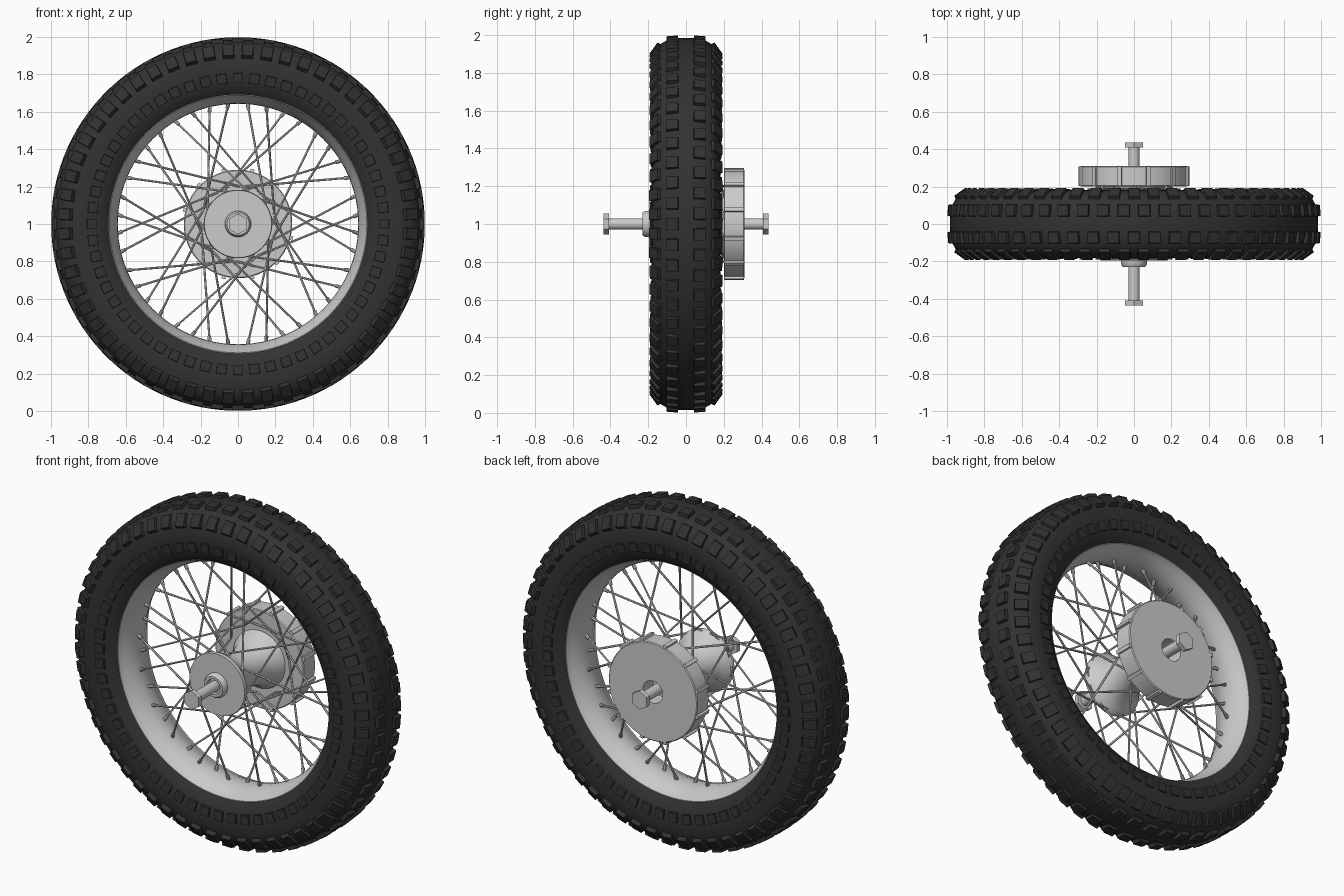
import bpy, bmesh, math
from mathutils import Vector

if "Cube" in bpy.data.objects:
    bpy.data.objects.remove(bpy.data.objects["Cube"])

def material(name, rgb):
    m = bpy.data.materials.new(name)
    m.diffuse_color = (*rgb, 1)
    m.use_nodes = True
    m.node_tree.nodes["Principled BSDF"].inputs["Base Color"].default_value = m.diffuse_color
    return m

RUBBER = material("black_rubber", (0.032, 0.032, 0.032))
METAL = material("light_grey_metal", (0.60, 0.60, 0.60))

def point(y, r, a):
    """Wheel coordinates (axle position, radius, angle from top) to world."""
    return Vector((r * math.sin(a), y, 1 + r * math.cos(a)))

def finish(bm, name, mat, angle=35):
    bmesh.ops.remove_doubles(bm, verts=bm.verts, dist=1e-5)
    bmesh.ops.recalc_face_normals(bm, faces=bm.faces)
    me = bpy.data.meshes.new(name)
    bm.to_mesh(me)
    bm.free()
    me.materials.append(mat)
    ob = bpy.data.objects.new(name, me)
    bpy.context.collection.objects.link(ob)
    bpy.ops.object.select_all(action='DESELECT')
    ob.select_set(True)
    bpy.context.view_layer.objects.active = ob
    if angle:
        bpy.ops.object.shade_smooth_by_angle(angle=math.radians(angle))
    return ob

def lathe(name, profile, mat, n=96, closed=False, angle=35):
    """Revolve (y, r) points around the axle."""
    bm = bmesh.new()
    rings = [[bm.verts.new(point(y, r, 2 * math.pi * i / n)) for i in range(n)]
             if r > 0 else [bm.verts.new(point(y, 0, 0))] * n for y, r in profile]
    pairs = list(zip(rings, rings[1:]))
    if closed:
        pairs.append((rings[-1], rings[0]))
    for p, q in pairs:
        for i in range(n):
            j = (i + 1) % n
            vs = list(dict.fromkeys((p[i], p[j], q[j], q[i])))
            bm.faces.new(vs)
    return finish(bm, name, mat, angle)

def block(bm, centre, u, v, w, hu, hv, h, taper=0.9):
    """Tapered block standing on centre along w."""
    lo, hi = [], []
    for a, b in ((-1, -1), (1, -1), (1, 1), (-1, 1)):
        lo.append(bm.verts.new(centre + u * a * hu + v * b * hv - w * 0.015))
        hi.append(bm.verts.new(centre + u * a * hu * taper + v * b * hv * taper + w * h))
    bm.faces.new(lo[::-1])
    bm.faces.new(hi)
    for i in range(4):
        j = (i + 1) % 4
        bm.faces.new((lo[i], lo[j], hi[j], hi[i]))

def rod(bm, a, b, r, n=6):
    """Straight round rod between two points."""
    d = (b - a).normalized()
    u = d.orthogonal().normalized()
    v = d.cross(u)
    ends = [[bm.verts.new(p + (u * math.cos(t) + v * math.sin(t)) * r)
             for t in (2 * math.pi * i / n for i in range(n))] for p in (a, b)]
    bm.faces.new(ends[0][::-1])
    bm.faces.new(ends[1])
    for i in range(n):
        j = (i + 1) % n
        bm.faces.new((ends[0][i], ends[0][j], ends[1][j], ends[1][i]))

# Tyre carcass
half = [(0.0, 0.985), (0.05, 0.983), (0.10, 0.973), (0.14, 0.95), (0.167, 0.915),
        (0.18, 0.87), (0.182, 0.82), (0.176, 0.765), (0.16, 0.72), (0.135, 0.69), (0.12, 0.69)]
lathe("tyre", [(-y, r) for y, r in half[:0:-1]] + half, RUBBER, 112, closed=True, angle=50)

# Tread blocks: (y, radius, tilt of normal away from radial, half length, half width, height, stagger)
bm = bmesh.new()
COUNT = 56
rows = [(0.072, 0.981, 0.08, 0.034, 0.033, 0.015, 0.0),
        (0.162, 0.925, 0.95, 0.032, 0.040, 0.012, 0.5),
        (0.178, 0.780, 1.65, 0.029, 0.029, 0.010, 0.0)]
for y, r, tilt, hl, hw, h, off in rows:
    for side in (-1, 1):
        for i in range(COUNT):
            a = 2 * math.pi * (i + off + (0.5 if side > 0 else 0)) / COUNT
            out = point(0, 1, a) - Vector((0, 0, 1))
            axial = Vector((0, side, 0))
            normal = out * math.cos(tilt) + axial * math.sin(tilt)
            along = out.cross(axial)
            block(bm, point(side * y, r, a), along, normal.cross(along), normal, hl, hw, h)
finish(bm, "tread_blocks", RUBBER, 0)

# Rim, bulging inward at its middle
rim = [(0.137, 0.70), (0.137, 0.689), (0.125, 0.686), (0.10, 0.672), (0.06, 0.654), (0.03, 0.646), (0.0, 0.643)]
lathe("rim", rim + [(-y, r) for y, r in rim[-2::-1]], METAL, closed=True, angle=45)

# Hub: front flange and waisted barrel
lathe("hub", [(-0.195, 0.0), (-0.195, 0.18), (-0.18, 0.183), (-0.172, 0.18), (-0.15, 0.155),
              (-0.11, 0.125), (-0.05, 0.105), (0.02, 0.10), (0.09, 0.112), (0.15, 0.135),
              (0.19, 0.165), (0.205, 0.17)], METAL, 64, angle=40)

# Collar around the axle on the front flange
lathe("hub_collar", [(-0.19, 0.07), (-0.215, 0.07), (-0.23, 0.06), (-0.23, 0.045),
                     (-0.21, 0.042), (-0.21, 0.0)], METAL, 32)

# Brake drum with a hole at the back
lathe("brake_drum", [(0.20, 0.0), (0.20, 0.285), (0.205, 0.29), (0.305, 0.29), (0.31, 0.285),
                     (0.31, 0.065), (0.215, 0.065), (0.215, 0.0)], METAL, 72)

# Ribs around the drum
bm = bmesh.new()
for i in range(12):
    a = math.radians(15 + 30 * i)
    out = point(0, 1, a) - Vector((0, 0, 1))
    axial = Vector((0, 1, 0))
    block(bm, point(0.255, 0.29, a), out.cross(axial), axial, out, 0.011, 0.054, 0.013, 0.97)
finish(bm, "drum_ribs", METAL, 0)

# Axle with hexagonal heads
lathe("axle", [(-0.42, 0.0), (-0.42, 0.03), (0.42, 0.03), (0.42, 0.0)], METAL, 32)
for side, name in ((-1, "front_axle_head"), (1, "back_axle_head")):
    lathe(name, [(side * 0.408, 0.0), (side * 0.408, 0.055), (side * 0.437, 0.055),
                 (side * 0.437, 0.0)], METAL, 6, angle=0)

# Crossed spokes, alternating between the flanges, with nipples at the rim
spokes, nipples = bmesh.new(), bmesh.new()
for k in range(40):
    a = math.radians(4.5 + 9 * k)
    lean = math.radians(62) * (1 if k % 4 < 2 else -1)
    front = k % 2 == 0
    hub_end = point(-0.18, 0.168, a + lean) if front else point(0.198, 0.20, a + lean)
    rim_end = point(-0.012 if front else 0.012, 0.648, a)
    rod(spokes, hub_end, rim_end, 0.006)
    rod(nipples, rim_end, rim_end + (hub_end - rim_end).normalized() * 0.032, 0.010, 8)
finish(spokes, "spokes", METAL)
finish(nipples, "spoke_nipples", METAL)
